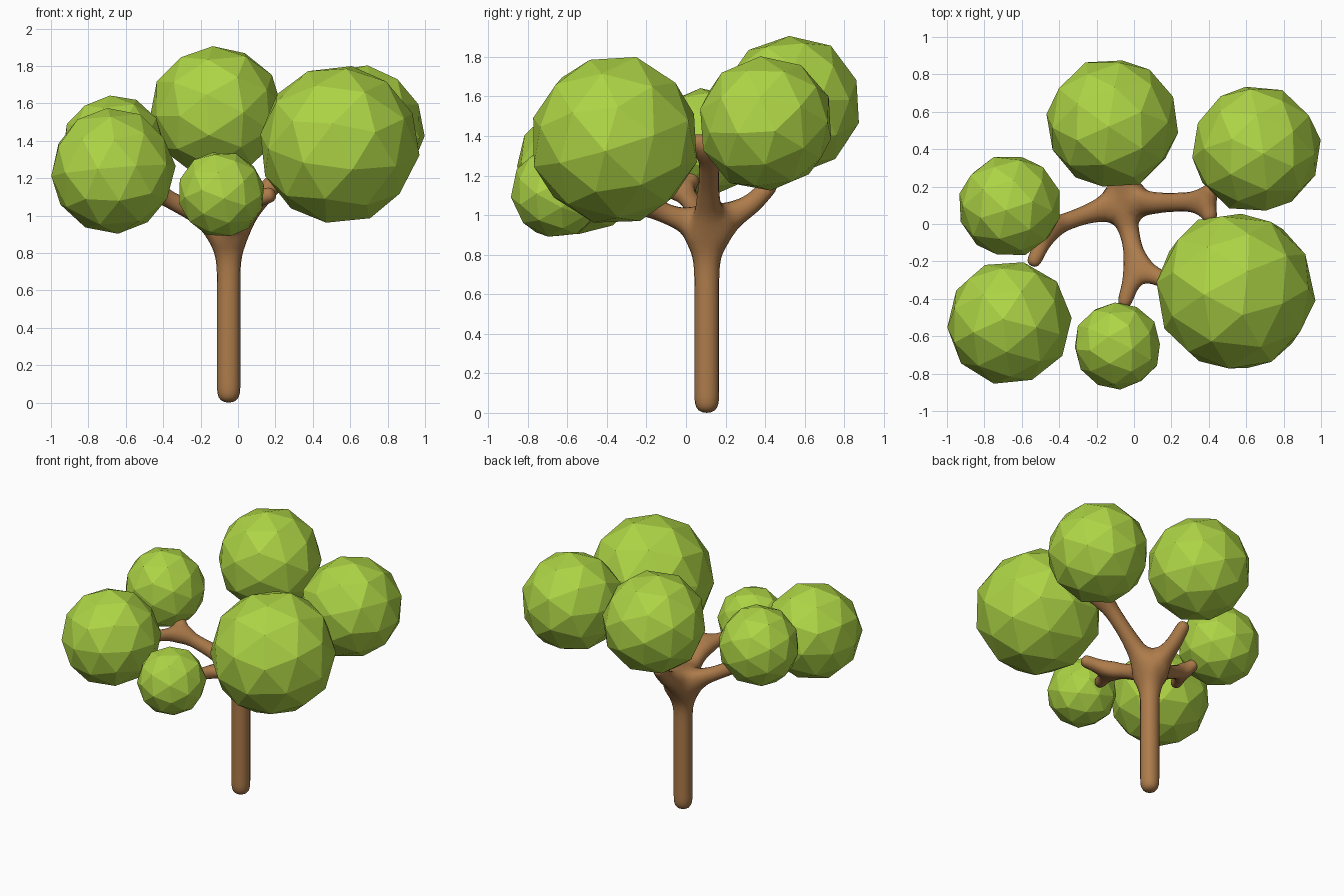
import bpy, bmesh, random
from mathutils import Euler, Vector

if "Cube" in bpy.data.objects:
    bpy.data.objects.remove(bpy.data.objects["Cube"])

random.seed(4)

def material(name, color):
    m = bpy.data.materials.new(name)
    m.diffuse_color = (*color, 1)
    m.use_nodes = True
    m.node_tree.nodes["Principled BSDF"].inputs["Base Color"].default_value = m.diffuse_color
    return m

bark = material("bark", (0.42, 0.20, 0.07))
leaf = material("leaf", (0.42, 0.66, 0.06))

# Trunk and branches: a skeleton of joints (x, y, z, radius, parent) skinned and smoothed
joints = [
    (-0.05, 0.105, 0.04, 0.068, None),
    (-0.05, 0.105, 0.35, 0.068, 0),
    (-0.05, 0.105, 0.70, 0.068, 1),
    (-0.05, 0.105, 0.93, 0.085, 2),   # main fork
    (-0.07, 0.33, 1.05, 0.055, 3),    # back branch
    (-0.08, 0.45, 1.18, 0.045, 4),
    (0.17, 0.115, 1.15, 0.055, 3),    # right branch and its twigs
    (0.37, 0.12, 1.34, 0.055, 6),
    (0.43, 0.21, 1.40, 0.04, 7),
    (0.42, 0.01, 1.38, 0.04, 7),
    (-0.26, 0.05, 1.03, 0.052, 3),    # left branch and its twigs
    (-0.45, -0.02, 1.13, 0.048, 10),
    (-0.51, 0.05, 1.20, 0.04, 11),
    (-0.55, -0.23, 1.16, 0.04, 11),
    (-0.02, -0.06, 0.99, 0.055, 3),   # front branch and its twigs
    (0.01, -0.22, 1.06, 0.052, 14),
    (-0.06, -0.45, 1.08, 0.04, 15),
    (0.20, -0.32, 1.12, 0.045, 15),
]
mesh = bpy.data.meshes.new("trunk_and_branches")
mesh.from_pydata([j[:3] for j in joints],
                 [(j[4], i) for i, j in enumerate(joints) if j[4] is not None], [])
trunk = bpy.data.objects.new("trunk_and_branches", mesh)
bpy.context.collection.objects.link(trunk)
bpy.context.view_layer.objects.active = trunk
trunk.select_set(True)
trunk.modifiers.new("skin", 'SKIN')
for i, j in enumerate(joints):
    v = mesh.skin_vertices[0].data[i]
    v.radius = (j[3], j[3])
    v.use_root = i == 0
trunk.modifiers.new("smooth", 'SUBSURF').levels = 2
for name in ("skin", "smooth"):
    bpy.ops.object.modifier_apply(modifier=name)

# Stand the trunk foot exactly on the ground
mesh = trunk.data
low = min(v.co.z for v in mesh.vertices)
for v in mesh.vertices:
    if v.co.z < 0.5:
        v.co.z -= low * (0.5 - v.co.z) / (0.5 - low)
mesh.materials.clear()
mesh.materials.append(bark)
mesh.polygons.foreach_set("use_smooth", [True] * len(mesh.polygons))

# Leaf clumps: faceted balls, each turned and slightly uneven
def clump(name, center, radius):
    bm = bmesh.new()
    bmesh.ops.create_icosphere(bm, subdivisions=2, radius=radius)
    turn = Euler([random.uniform(0, 6.28) for _ in range(3)]).to_matrix()
    for v in bm.verts:
        v.co = turn @ v.co * random.uniform(0.985, 1.015) + Vector(center)
    me = bpy.data.meshes.new(name)
    bm.to_mesh(me)
    bm.free()
    me.materials.append(leaf)
    bpy.context.collection.objects.link(bpy.data.objects.new(name, me))

clump("leaves_back", (-0.115, 0.537, 1.557), 0.354)
clump("leaves_back_right", (0.652, 0.402, 1.462), 0.346)
clump("leaves_front_right", (0.54, -0.36, 1.38), 0.432)
clump("leaves_front", (-0.088, -0.65, 1.115), 0.234)
clump("leaves_front_left", (-0.67, -0.528, 1.238), 0.335)
clump("leaves_left", (-0.665, 0.095, 1.368), 0.277)
